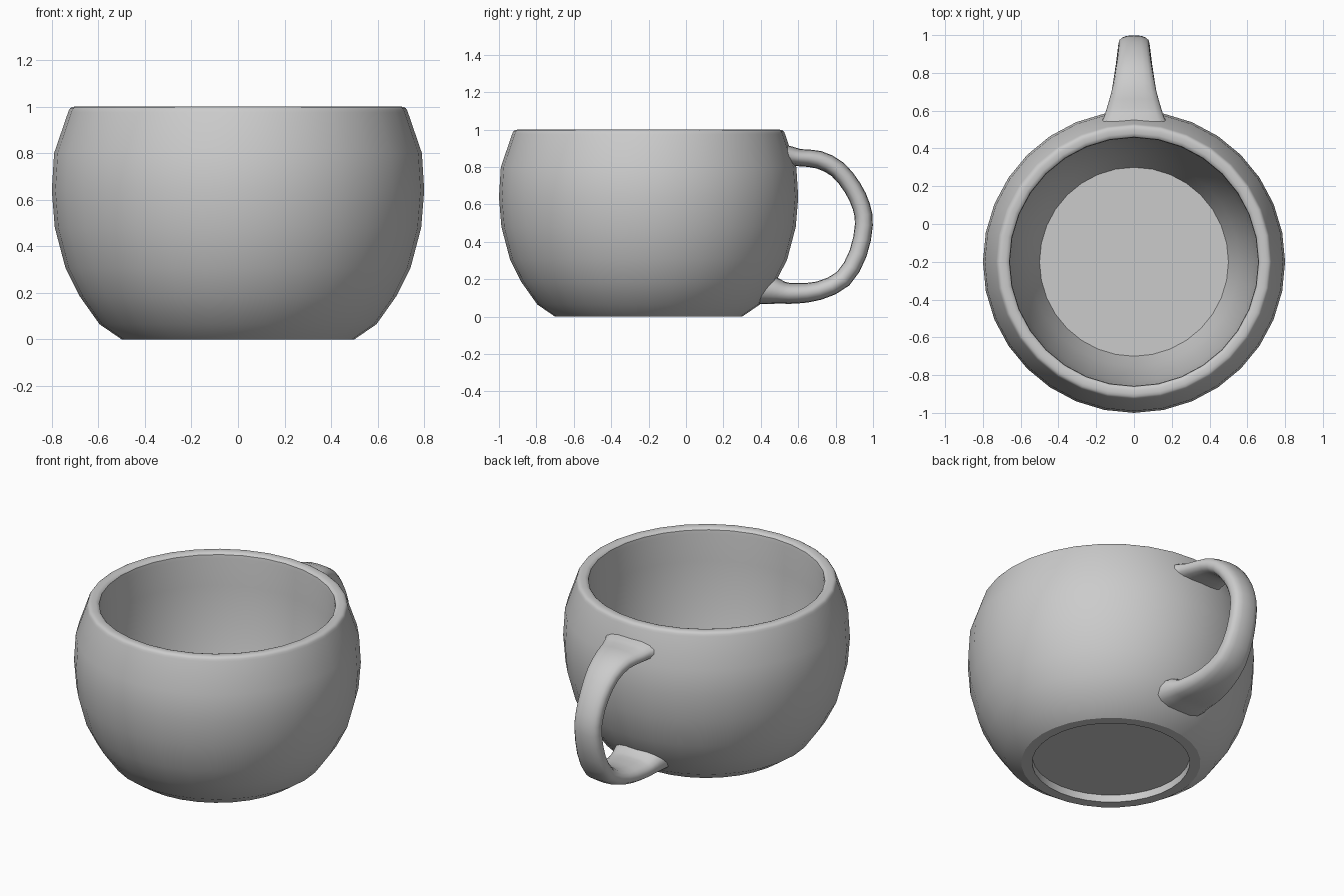
import bpy, bmesh, math
from mathutils import Vector

if "Cube" in bpy.data.objects:
    bpy.data.objects.remove(bpy.data.objects["Cube"])

CENTRE_Y = -0.2
SIDES = 32


def finish(name, bm, angle):
    bmesh.ops.recalc_face_normals(bm, faces=bm.faces)
    mesh = bpy.data.meshes.new(name)
    bm.to_mesh(mesh)
    bm.free()
    obj = bpy.data.objects.new(name, mesh)
    bpy.context.collection.objects.link(obj)
    bpy.ops.object.select_all(action='DESELECT')
    obj.select_set(True)
    bpy.context.view_layer.objects.active = obj
    bpy.ops.object.shade_smooth_by_angle(angle=math.radians(angle))
    return obj


def bridge(bm, a, b):
    n = len(a)
    for i in range(n):
        bm.faces.new((a[i], a[(i + 1) % n], b[(i + 1) % n], b[i]))


def smooth_path(points, steps):
    """Catmull-Rom curve through the points."""
    pts = [Vector(p) for p in points]
    out = []
    for i in range(len(pts) - 1):
        a, b, c, d = pts[max(i - 1, 0)], pts[i], pts[i + 1], pts[min(i + 2, len(pts) - 1)]
        for k in range(steps):
            t = k / steps
            out.append(0.5 * (2 * b + (c - a) * t + (2 * a - 5 * b + 4 * c - d) * t * t
                              + (3 * b - a - 3 * c + d) * t ** 3))
    return out + [pts[-1]]


# Cup body: one closed lathe profile (radius, height), from recessed base to inner floor
profile = [(0.44, 0.045), (0.44, 0), (0.50, 0), (0.595, 0.065), (0.68, 0.185),
           (0.741, 0.306), (0.787, 0.48), (0.80, 0.64), (0.79, 0.80), (0.73, 0.975),
           (0.726, 0.986), (0.721, 0.993), (0.713, 0.998), (0.70, 1.0), (0.68, 0.999),
           (0.668, 0.995), (0.66, 0.987), (0.657, 0.965),
           (0.653, 0.80), (0.635, 0.60), (0.60, 0.40), (0.555, 0.22), (0.50, 0.08)]
bm = bmesh.new()
rings = []
for r, z in profile:
    rings.append([bm.verts.new((r * math.cos(i * math.tau / SIDES),
                                CENTRE_Y + r * math.sin(i * math.tau / SIDES), z))
                  for i in range(SIDES)])
for a, b in zip(rings, rings[1:]):
    bridge(bm, a, b)
bm.faces.new(rings[0])
bm.faces.new(rings[-1])
finish("cup_body", bm, 33)

# Handle: rounded section swept along a path of (y, z, half width, half thickness)
path = smooth_path(
    [(0.51, 0.858, 0.19, 0.065), (0.56, 0.858, 0.162, 0.053), (0.61, 0.85, 0.145, 0.046),
     (0.71, 0.839, 0.117, 0.048), (0.81, 0.788, 0.10, 0.048), (0.89, 0.69, 0.088, 0.048),
     (0.937, 0.59, 0.084, 0.048), (0.951, 0.49, 0.083, 0.048), (0.92, 0.338, 0.087, 0.048),
     (0.84, 0.203, 0.097, 0.049), (0.71, 0.139, 0.117, 0.050), (0.59, 0.125, 0.137, 0.055),
     (0.52, 0.128, 0.148, 0.059), (0.46, 0.142, 0.162, 0.076), (0.40, 0.15, 0.175, 0.084)], 2)
bm = bmesh.new()
rings = []
for i, p in enumerate(path):
    step = path[min(i + 1, len(path) - 1)].xy - path[max(i - 1, 0)].xy
    step.normalize()
    normal = Vector((0, -step.y, step.x))
    ring = []
    for k in range(16):
        c, s = math.cos(k * math.tau / 16), math.sin(k * math.tau / 16)
        across = math.copysign(abs(c) ** 0.8, c) * p[2]
        out = math.copysign(abs(s) ** 0.8, s) * p[3]
        ring.append(bm.verts.new(Vector((across, p.x, p.y)) + normal * out))
    rings.append(ring)
for a, b in zip(rings, rings[1:]):
    bridge(bm, a, b)
bm.faces.new(rings[0])
bm.faces.new(rings[-1])
finish("handle", bm, 70)
